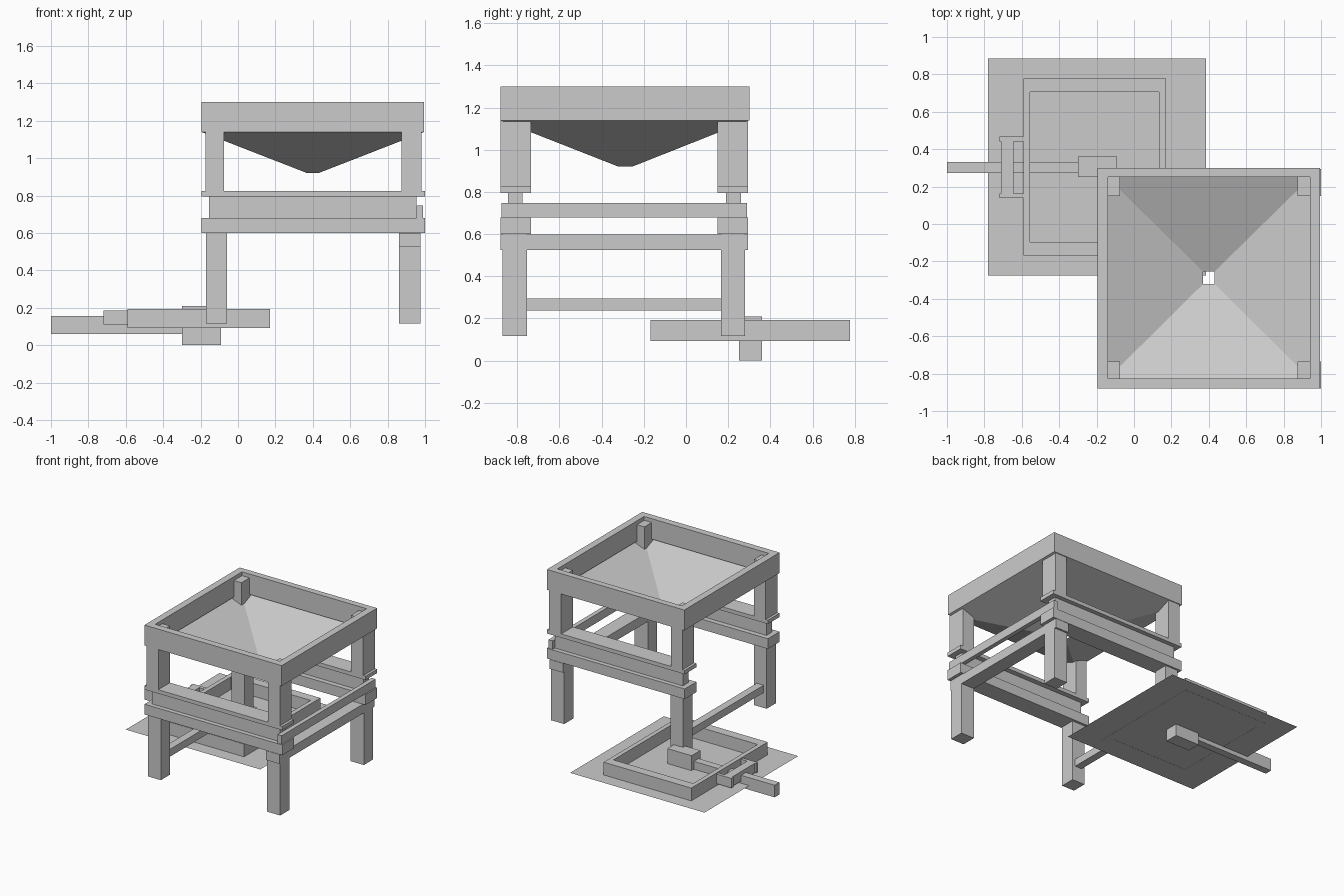
import bpy

old = bpy.data.objects.get("Cube")
if old:
    bpy.data.objects.remove(old, do_unlink=True)

grey = bpy.data.materials.new("plain_grey")
grey.use_nodes = True
grey.diffuse_color = (0.6, 0.6, 0.6, 1)
grey.node_tree.nodes["Principled BSDF"].inputs["Base Color"].default_value = (0.6, 0.6, 0.6, 1)


def build(name, verts, faces):
    mesh = bpy.data.meshes.new(name)
    mesh.from_pydata(verts, [], faces)
    mesh.materials.append(grey)
    obj = bpy.data.objects.new(name, mesh)
    bpy.context.collection.objects.link(obj)
    return obj


def rect(x, y, z):
    """Four corners of a level rectangle, anticlockwise from above."""
    return [(x[0], y[0], z), (x[1], y[0], z), (x[1], y[1], z), (x[0], y[1], z)]


def bands(a, b, flip=False):
    """Quads joining two four-corner loops that start at vertices a and b."""
    quads = [(a + i, a + (i + 1) % 4, b + (i + 1) % 4, b + i) for i in range(4)]
    return [q[::-1] for q in quads] if flip else quads


def box(name, x, y, z):
    return build(name, rect(x, y, z[0]) + rect(x, y, z[1]),
                 [(3, 2, 1, 0), (4, 5, 6, 7)] + bands(0, 4))


def ring(name, x, y, inner_x, inner_y, z):
    """Open rectangular frame with square corners."""
    verts = (rect(x, y, z[0]) + rect(x, y, z[1])
             + rect(inner_x, inner_y, z[0]) + rect(inner_x, inner_y, z[1]))
    return build(name, verts, bands(0, 4) + bands(4, 12)
                 + bands(8, 12, True) + bands(0, 8, True))


# Hopper: top frame and funnel with a small outlet
HX, HY = (-0.195, 0.995), (-0.88, 0.3)
ring("hopper_frame", HX, HY, (-0.14, 0.94), (-0.825, 0.25), (1.14, 1.30))
build("hopper_funnel", rect(HX, HY, 1.14) + rect((0.37, 0.43), (-0.32, -0.255), 0.92),
      bands(0, 4, True))

# Stacked front and back rails, with the legs and posts at their ends
sides = {"front": ((-0.88, -0.735), (-0.845, -0.775), (-0.87, -0.755)),
         "back": ((0.15, 0.295), (0.19, 0.26), (0.165, 0.28))}
for side, (wide, narrow, leg) in sides.items():
    box(side + "_lower_rail", (-0.195, 1.0), wide, (0.60, 0.68))
    box(side + "_middle_board", (-0.155, 0.955), narrow, (0.68, 0.795))
    box(side + "_upper_rail", (-0.195, 1.0), wide, (0.795, 0.825))
    for end, leg_x, post_x in (("right", (-0.17, -0.06), (-0.175, -0.075)),
                               ("left", (0.86, 0.975), (0.875, 0.98))):
        box(f"{side}_{end}_leg", leg_x, leg, (0.117, 0.60))
        box(f"{side}_{end}_post", post_x, wide, (0.825, 1.27))

# Side rails
box("left_lower_side_rail", (0.86, 0.975), (-0.88, 0.295), (0.525, 0.598))
box("left_upper_side_rail", (0.955, 0.99), (-0.875, 0.29), (0.68, 0.747))
box("right_low_stretcher", (-0.145, -0.085), (-0.755, 0.165), (0.237, 0.295))

# Tray on its base sheet
build("tray_sheet", rect((-0.78, 0.385), (-0.275, 0.885), 0.093), [(0, 1, 2, 3)])
ring("tray_wall", (-0.59, 0.17), (-0.168, 0.777), (-0.555, 0.135), (-0.095, 0.705),
     (0.092, 0.193))

# Handle running through the tray wall to its block
box("handle_block", (-0.30, -0.09), (0.252, 0.36), (0.0, 0.21))
box("handle_bar", (-1.0, -0.30), (0.273, 0.331), (0.06, 0.155))

# Bracket that guides the handle
box("bracket_bar", (-0.71, -0.645), (0.155, 0.45), (0.11, 0.185))
for name, y in (("front", (0.138, 0.163)), ("back", (0.442, 0.467))):
    box(f"bracket_{name}_arm", (-0.72, -0.59), y, (0.11, 0.185))
